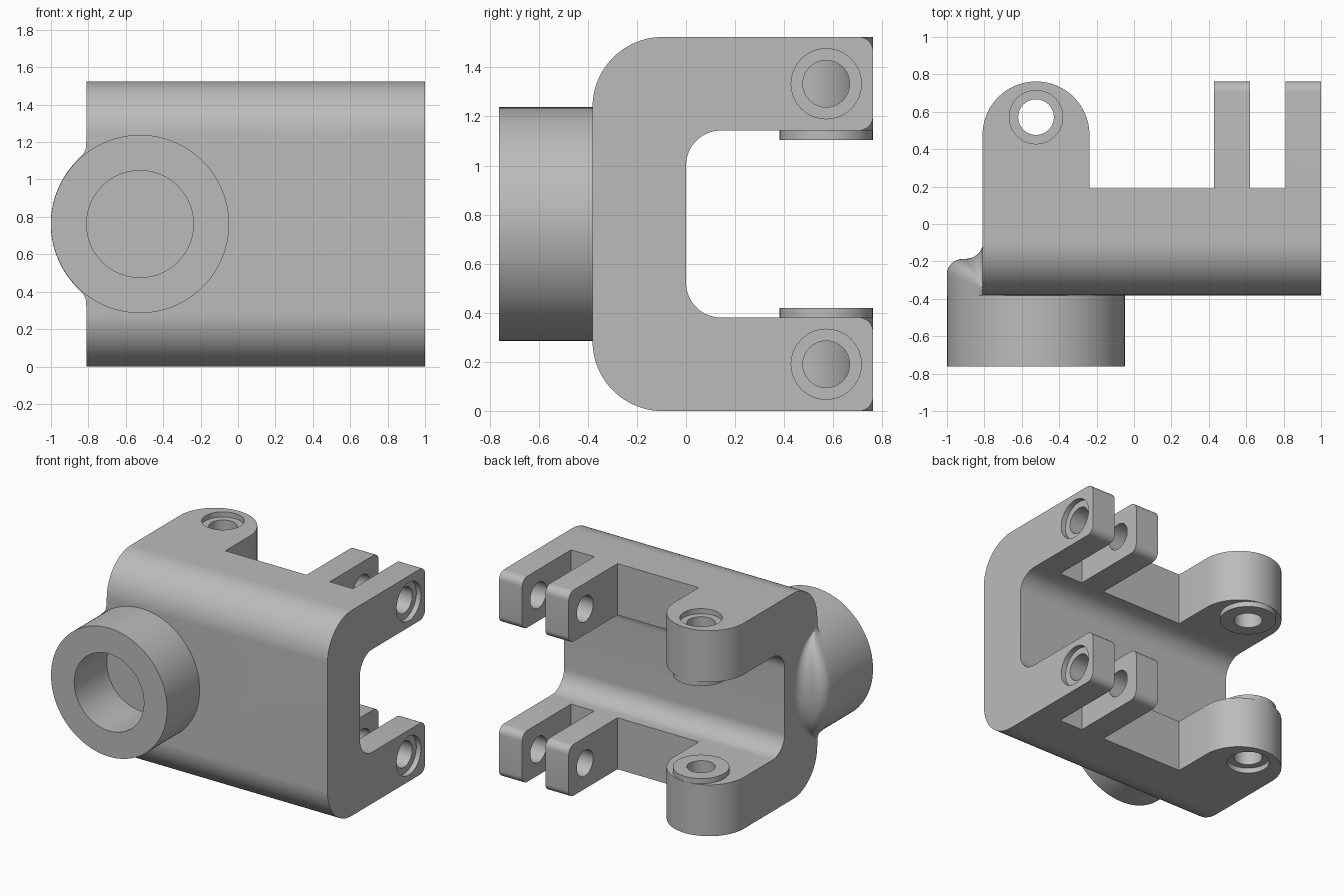
import bpy, bmesh
from math import cos, sin, sqrt, pi, radians
from mathutils import Vector

if "Cube" in bpy.data.objects:
    bpy.data.objects.remove(bpy.data.objects["Cube"], do_unlink=True)

U = 4 / 21  # design module: the part is 10.5 x 8 x 8 modules

grey = bpy.data.materials.new("machined_grey")
grey.use_nodes = True
grey.diffuse_color = (0.5, 0.5, 0.5, 1)
grey.node_tree.nodes["Principled BSDF"].inputs["Base Color"].default_value = (0.5, 0.5, 0.5, 1)


def arc(cx, cy, r, a0, a1, n=20):
    angles = [radians(a0 + (a1 - a0) * i / n) for i in range(n + 1)]
    return [(cx + r * cos(a), cy + r * sin(a)) for a in angles]


def finish(name, bm):
    bmesh.ops.recalc_face_normals(bm, faces=bm.faces)
    mesh = bpy.data.meshes.new(name)
    bm.to_mesh(mesh)
    bm.free()
    mesh.materials.append(grey)
    ob = bpy.data.objects.new(name, mesh)
    bpy.context.collection.objects.link(ob)
    return ob


def prism(name, outline, axis, a, b):
    """Extrude a 2D outline along an axis from a to b."""
    place = {"x": lambda p, d: (d, p[0], p[1]),
             "y": lambda p, d: (p[0], d, p[1]),
             "z": lambda p, d: (p[0], p[1], d)}[axis]
    bm = bmesh.new()
    lo, hi = ([bm.verts.new(Vector(place(p, d)) * U) for p in outline] for d in (a, b))
    n = len(outline)
    bm.faces.new(lo)
    bm.faces.new(hi)
    for i in range(n):
        bm.faces.new((lo[i], lo[(i + 1) % n], hi[(i + 1) % n], hi[i]))
    return finish(name, bm)


def disc(name, cx, cy, r, axis, a, b, n=64):
    return prism(name, arc(cx, cy, r, 0, 360, n)[:-1], axis, a, b)


def combine(target, other, operation):
    mod = target.modifiers.new(operation, "BOOLEAN")
    mod.operation, mod.solver, mod.object = operation, "EXACT", other
    bpy.context.view_layer.objects.active = target
    bpy.ops.object.modifier_apply(modifier=mod.name)
    bpy.data.objects.remove(other, do_unlink=True)


def smooth(ob):
    bpy.ops.object.select_all(action="DESELECT")
    ob.select_set(True)
    bpy.context.view_layer.objects.active = ob
    bpy.ops.object.shade_smooth_by_angle(angle=radians(30))


# C-shaped bracket section, trimmed by its plan outline
section = ([(5, 0), (5, 2)] + arc(0.75, 2.75, 0.75, 270, 180) + arc(0.75, 5.25, 0.75, 180, 90)
           + [(5, 6), (5, 8)] + arc(-0.5, 6.5, 1.5, 90, 180, 32) + arc(-0.5, 1.5, 1.5, 180, 270, 32))
bracket = prism("clevis_bracket", section, "x", -6, 6)
plan = ([(-4.25, -3), (5.25, -3), (5.25, 4), (4.25, 4), (4.25, 1), (3.25, 1), (3.25, 4),
         (2.25, 4), (2.25, 1), (-1.25, 1)] + arc(-2.75, 2.5, 1.5, 0, 180, 48))
combine(bracket, prism("plan_trim", plan, "z", -1, 9), "INTERSECT")

# Rounded tips on the fork arms
bm = bmesh.new()
bm.from_mesh(bracket.data)
tips = [e for e in bm.edges
        if all(abs(v.co.y - 4 * U) < 1e-4 and v.co.x > 2 * U for v in e.verts)
        and abs(e.verts[0].co.z - e.verts[1].co.z) < 1e-4]
bmesh.ops.bevel(bm, geom=tips, offset=0.3 * U, segments=8, profile=0.5, affect="EDGES")
bm.to_mesh(bracket.data)
bm.free()

# Inner bosses, pin holes and outer counterbores, top and bottom
for boss, recess in (((5.8, 6.2), (7.8, 9)), ((1.8, 2.2), (-1, 0.2))):
    combine(bracket, disc("lug_boss", -2.75, 3, 0.995, "z", *boss), "UNION")
    combine(bracket, disc("lug_recess", -2.75, 3, 0.75, "z", *recess), "DIFFERENCE")
for z in (1, 7):
    combine(bracket, disc("fork_hole", 3, z, 0.5, "x", 1, 6), "DIFFERENCE")
    combine(bracket, disc("fork_recess", 3, z, 0.75, "x", 5.05, 6), "DIFFERENCE")
combine(bracket, disc("lug_hole", -2.75, 3, 0.5, "z", -1, 9), "DIFFERENCE")

# Front socket with a blind bore
combine(bracket, disc("socket", -2.75, 4, 2.5, "y", -4, -1.9, 96), "UNION")
combine(bracket, disc("socket_bore", -2.75, 4, 1.5, "y", -5, -2, 96), "DIFFERENCE")
smooth(bracket)

# Curved blend running from the socket overhang into the bracket's side
bm = bmesh.new()
rows = []
for i in range(49):
    dz = -2.3 + 4.6 * i / 48
    h = sqrt(max(0, 6.25 - dz * dz)) - 1.5
    h = min(1, 0.5 * (h + sqrt(h * h + 0.02)))
    s = sqrt(h)
    y0 = -2 + 0.6 * s
    quarter = [pi / 2 * k / 8 for k in range(9)]
    path = [(0, -2), (h, -2)]
    path += [(h * (0.55 + 0.45 * cos(a)), y0 + 0.42 * s * sin(a)) for a in quarter]
    path += [(h * 0.5 * (1 - sin(a)), y0 + s * (0.84 - 0.42 * cos(a))) for a in quarter]
    rows.append([bm.verts.new(Vector((-4.25 - x, y, 4 + dz)) * U) for x, y in path])
for p, q in zip(rows, rows[1:]):
    for k in range(len(p) - 1):
        bm.faces.new((p[k], p[k + 1], q[k + 1], q[k]))
blend = finish("socket_blend", bm)
smooth(blend)
